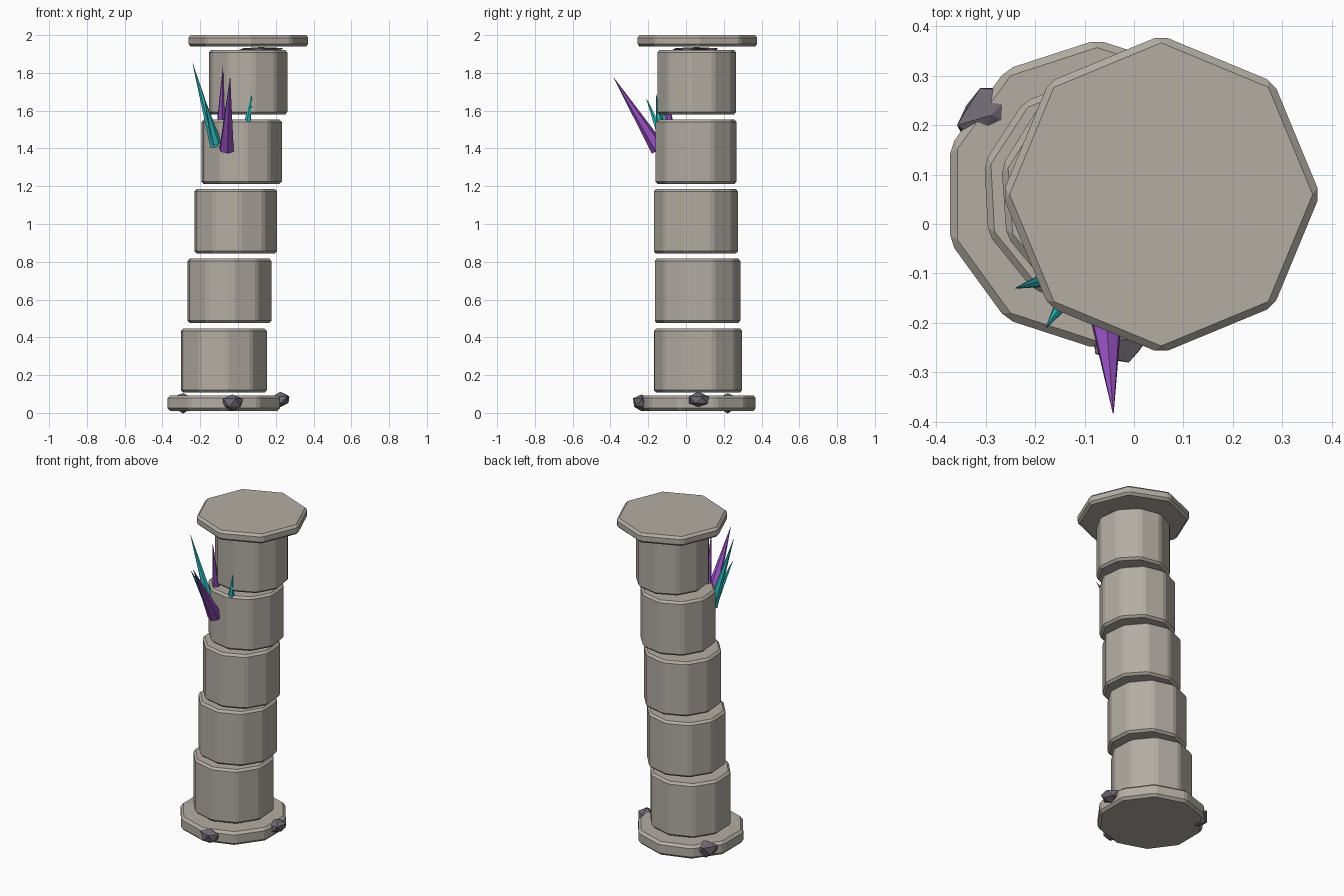
import bpy, bmesh, math, random
from mathutils import Vector

if "Cube" in bpy.data.objects:
    bpy.data.objects.remove(bpy.data.objects["Cube"])

random.seed(4)


def material(name, rgb):
    m = bpy.data.materials.new(name)
    m.diffuse_color = (*rgb, 1)
    m.use_nodes = True
    m.node_tree.nodes["Principled BSDF"].inputs["Base Color"].default_value = m.diffuse_color
    return m


STONE = material("warm_stone", (0.45, 0.42, 0.37))
RUBBLE = material("dark_rubble", (0.16, 0.14, 0.17))
TEAL = material("teal_crystal", (0.03, 0.50, 0.52))
PURPLE = material("purple_crystal", (0.30, 0.08, 0.52))


def finish(name, bm, mat):
    mesh = bpy.data.meshes.new(name)
    bmesh.ops.recalc_face_normals(bm, faces=bm.faces)
    bm.to_mesh(mesh)
    bm.free()
    mesh.materials.append(mat)
    ob = bpy.data.objects.new(name, mesh)
    bpy.context.collection.objects.link(ob)
    return ob


def block(name, sides, r, x, y, z0, z1, turn, bevel):
    """Faceted stone disc with chipped (bevelled) edges."""
    bm = bmesh.new()
    ring = [bm.verts.new((r * math.cos(a), r * math.sin(a), z0 - z1))
            for a in (math.radians(turn) + i * math.tau / sides for i in range(sides))]
    face = bm.faces.new(ring)
    top = bmesh.ops.extrude_face_region(bm, geom=[face])
    for v in (g for g in top["geom"] if isinstance(g, bmesh.types.BMVert)):
        v.co.z = 0
    ob = finish(name, bm, STONE)
    ob.location = (x, y, z1)
    mod = ob.modifiers.new("edges", "BEVEL")
    mod.width = bevel
    mod.segments = 1
    mod.limit_method = "ANGLE"
    return ob


def crystal(name, base, tip, r, mat):
    """Six-sided shard from base to tip."""
    base, tip = Vector(base), Vector(tip)
    axis = tip - base
    bm = bmesh.new()
    bmesh.ops.create_cone(bm, cap_ends=True, segments=6, radius1=r, radius2=0.001,
                          depth=axis.length)
    ob = finish(name, bm, mat)
    ob.location = (base + tip) / 2
    ob.rotation_euler = axis.to_track_quat("Z", "Y").to_euler()


def rock(name, loc, size, turn):
    """Irregular low-poly lump."""
    bm = bmesh.new()
    bmesh.ops.create_icosphere(bm, subdivisions=1, radius=1)
    for v in bm.verts:
        v.co *= random.uniform(0.82, 1.1)
    ob = finish(name, bm, RUBBLE)
    ob.location, ob.scale = loc, size
    ob.rotation_euler.z = math.radians(turn)


# Base and capital slabs
block("base_slab", 10, 0.313, -0.075, 0.06, 0.01, 0.093, 90, 0.015)
block("capital_slab", 8, 0.322, 0.055, 0.06, 1.94, 2.0, 0, 0.014)

# Leaning stack of drums: radius, x, y, bottom, top
drums = [
    (0.236, -0.075, 0.064, 0.107, 0.447),
    (0.230, -0.045, 0.061, 0.475, 0.817),
    (0.226, -0.012, 0.052, 0.843, 1.185),
    (0.219, 0.019, 0.053, 1.212, 1.552),
    (0.213, 0.054, 0.057, 1.580, 1.921),
]
for i, (r, x, y, z0, z1) in enumerate(drums):
    block(f"column_drum_{i + 1}", 10, r, x, y, z0, z1, 93 + i, 0.013)

# Rubble round the base, and a flat chip under the capital
rock("rubble_front", (-0.03, -0.235, 0.053), (0.065, 0.05, 0.05), 0)
rock("rubble_right", (0.225, 0.065, 0.068), (0.055, 0.065, 0.042), 20)
rock("rubble_left", (-0.29, 0.22, 0.055), (0.08, 0.06, 0.055), 45)
rock("capital_chip", (0.12, 0.055, 1.925), (0.13, 0.14, 0.014), 10)

# Crystal cluster on the upper front left
crystal("teal_crystal_tall", (-0.118, -0.095, 1.41), (-0.24, -0.13, 1.85), 0.03, TEAL)
crystal("teal_crystal_short", (-0.115, -0.115, 1.43), (-0.178, -0.21, 1.665), 0.028, TEAL)
crystal("teal_crystal_right", (0.035, -0.125, 1.44), (0.073, -0.158, 1.685), 0.032, TEAL)
crystal("purple_crystal_front", (-0.06, -0.145, 1.395), (-0.042, -0.383, 1.775), 0.042, PURPLE)
crystal("purple_crystal_rear", (-0.095, -0.07, 1.42), (-0.08, -0.135, 1.83), 0.03, PURPLE)
